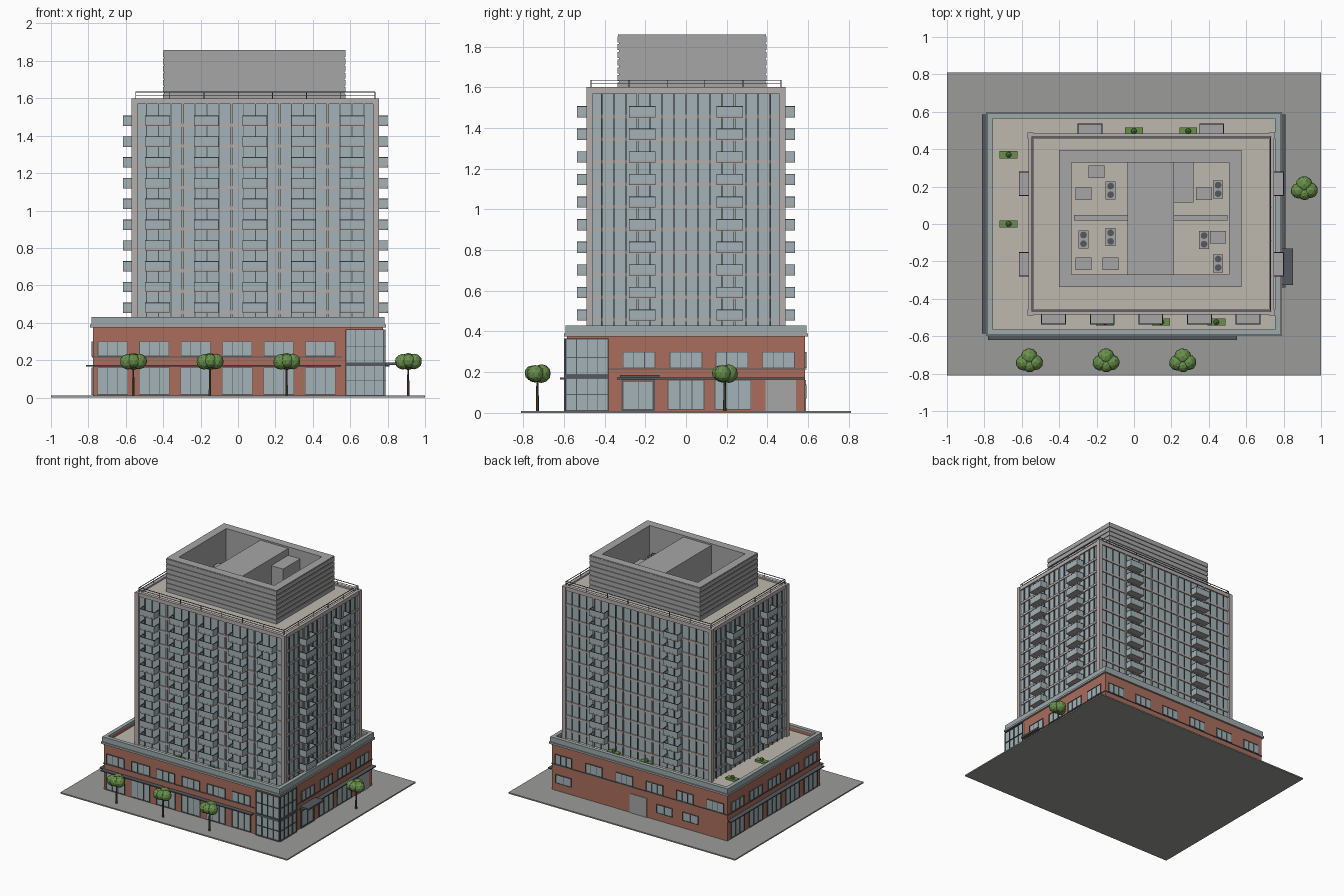
import bpy, bmesh, math, random
from mathutils import Matrix, Vector

if "Cube" in bpy.data.objects:
    bpy.data.objects.remove(bpy.data.objects["Cube"])

random.seed(4)

def mat(name, r, g, b):
    m = bpy.data.materials.new(name)
    m.diffuse_color = (r, g, b, 1)
    m.use_nodes = True
    m.node_tree.nodes["Principled BSDF"].inputs["Base Color"].default_value = m.diffuse_color
    return m

BRICK = mat("brick", 0.40, 0.155, 0.11)
GLASS = mat("glass", 0.37, 0.45, 0.47)
DARK = mat("dark_metal", 0.09, 0.10, 0.115)
PALE = mat("pale_panel", 0.46, 0.42, 0.41)
METAL = mat("grey_metal", 0.38, 0.38, 0.38)
CAP = mat("parapet_panel", 0.33, 0.40, 0.41)
DECK = mat("deck", 0.52, 0.48, 0.42)
PAVE = mat("paving", 0.33, 0.33, 0.32)
LEAF = mat("leaf", 0.14, 0.28, 0.07)
BARK = mat("bark", 0.10, 0.07, 0.05)

def finish(name, bm, m):
    me = bpy.data.meshes.new(name)
    bm.to_mesh(me)
    bm.free()
    me.materials.append(m)
    ob = bpy.data.objects.new(name, me)
    bpy.context.collection.objects.link(ob)
    return ob

def boxes(name, m, items):
    """One object from boxes given as (x0, x1, y0, y1, z0, z1)."""
    bm = bmesh.new()
    for x0, x1, y0, y1, z0, z1 in items:
        t = Matrix.Translation(((x0 + x1) / 2, (y0 + y1) / 2, (z0 + z1) / 2))
        s = Matrix.Diagonal((abs(x1 - x0), abs(y1 - y0), abs(z1 - z0), 1))
        bmesh.ops.create_cube(bm, size=1, matrix=t @ s)
    return finish(name, bm, m)

def ring(b, t, z0, z1, out=0.0):
    """Four walls around bounds b, thickness t."""
    x0, x1, y0, y1 = b[0] - out, b[1] + out, b[2] - out, b[3] + out
    return [(x0, x1, y0, y0 + t, z0, z1), (x0, x1, y1 - t, y1, z0, z1),
            (x0, x0 + t, y0 + t, y1 - t, z0, z1), (x1 - t, x1, y0 + t, y1 - t, z0, z1)]

def on(b, side, u, w, d0, d1, z0, z1):
    """Box on a facade: centre u, width w, depth d0..d1 outward of the face."""
    a, c = u - w / 2, u + w / 2
    return {"front": (a, c, b[2] - d1, b[2] - d0, z0, z1),
            "back": (a, c, b[3] + d0, b[3] + d1, z0, z1),
            "left": (b[0] - d1, b[0] - d0, a, c, z0, z1),
            "right": (b[1] + d0, b[1] + d1, a, c, z0, z1)}[side]

def frame(b, side, u, w, z0, z1, nv, t=0.006):
    """Window frame bars with nv divisions."""
    r = [on(b, side, u, w, 0, 0.007, z, z + t) for z in (z0, z1 - t)]
    for i in range(nv + 1):
        p = u - w / 2 + t / 2 + (w - t) * i / nv
        r.append(on(b, side, p, t if i in (0, nv) else 0.003, 0, 0.007, z0, z1))
    return r

POD = (-0.775, 0.775, -0.585, 0.585)
TOW = (-0.553, 0.738, -0.473, 0.473)
SCR = (-0.395, 0.57, -0.33, 0.39)

# ground and podium
boxes("paving", PAVE, [(-1, 1, -0.81, 0.81, 0, 0.01)])
boxes("podium", BRICK, [POD + (0.01, 0.38)] + ring(POD, 0.02, 0.38, 0.415))
boxes("podium_parapet", CAP, ring(POD, 0.012, 0.39, 0.425, 0.008) + ring(POD, 0.03, 0.415, 0.43, 0.008))
boxes("podium_cornice", METAL, ring(POD, 0.02, 0.375, 0.39, 0.015))
boxes("podium_deck", DECK, [(-0.755, 0.755, -0.565, 0.565, 0.38, 0.388)])

# podium windows, shopfronts and doors: (side, centre, width, z0, z1, divisions)
wins = []
for i in range(6):
    u = -0.67 + 0.222 * i
    wins += [("front", u, 0.16, 0.22, 0.30, 3), ("front", u, 0.165, 0.015, 0.162, 3),
             ("back", -0.67 + 0.268 * i, 0.15, 0.22, 0.30, 3)]
for i in range(5):
    u = -0.46 + 0.23 * i
    wins += [("left", u, 0.16, 0.22, 0.30, 3), ("left", u, 0.17, 0.015, 0.162, 3)]
wins += [("right", u, 0.16, 0.22, 0.30, 3) for u in (-0.23, 0, 0.225, 0.455)]
wins += [("right", u, 0.18, 0.015, 0.162, 3) for u in (0, 0.23)]
wins += [("right", -0.235, 0.15, 0.012, 0.155, 2)]
wins += [("back", u, 0.14, 0.07, 0.14, 2) for u in (0.67, -0.22, -0.45)]
boxes("podium_glass", GLASS, [on(POD, s, u, w, 0, 0.003, a, b) for s, u, w, a, b, n in wins])
boxes("podium_frames", DARK, [x for s, u, w, a, b, n in wins for x in frame(POD, s, u, w, a, b, n, 0.004)])
boxes("service_doors", METAL, [on(POD, "right", 0.465, 0.15, 0, 0.005, 0.01, 0.162),
                               on(POD, "back", 0.01, 0.15, 0, 0.005, 0.01, 0.162)])
boxes("entrance_portal", DARK, frame(POD, "right", -0.235, 0.165, 0.01, 0.168, 1, 0.01))

# glazed street corner
COR = (0.575, 0.782, -0.592, -0.38)
boxes("corner_glass", GLASS, [COR + (0.01, 0.362)])
boxes("corner_frames", DARK, frame(COR, "front", 0.678, 0.207, 0.01, 0.365, 4, 0.005)
      + frame(COR, "right", -0.486, 0.212, 0.01, 0.365, 4, 0.005)
      + [on(COR, s, u, 0.21, 0, 0.008, z, z + t) for s, u in (("front", 0.679), ("right", -0.486))
         for z, t in ((0.168, 0.02), (0.09, 0.003), (0.27, 0.003))])

# canopies and sill bands
boxes("canopies", DARK, [(-0.78, 0.55, -0.62, -0.585, 0.165, 0.173), (-0.812, -0.775, -0.585, 0.585, 0.165, 0.173),
                         (0.775, 0.81, -0.34, 0.585, 0.165, 0.173), (0.775, 0.85, -0.325, -0.13, 0.173, 0.187)])
boxes("sill_band", DARK, [on(POD, "front", -0.11, 1.33, 0, 0.006, 0.214, 0.219),
                          on(POD, "right", 0.1, 0.96, 0, 0.006, 0.214, 0.219),
                          on(POD, "left", 0, 1.17, 0, 0.006, 0.214, 0.219),
                          on(POD, "back", 0, 1.55, 0, 0.006, 0.214, 0.219)])

# tower body, floor edges, mullions, piers
FLOORS = [0.46 + 0.111 * i for i in range(10)]
boxes("tower_glass", GLASS, [TOW + (0.388, 1.575)])
boxes("floor_edges", PALE, [x for z in FLOORS for x in ring(TOW, 0.02, z - 0.012, z + 0.006, 0.007)])
thin, thick = [], []
for s, lo, hi, n in (("front", TOW[0], TOW[1], 20), ("back", TOW[0], TOW[1], 20),
                     ("left", TOW[2], TOW[3], 16), ("right", TOW[2], TOW[3], 16)):
    for i in range(1, n):
        u = lo + (hi - lo) * i / n
        if i % 4 == 0:
            thick.append(on(TOW, s, u, 0.012, 0, 0.011, 0.388, 1.575))
        else:
            thin.append(on(TOW, s, u, 0.005, 0, 0.008, 0.388, 1.575))
boxes("mullions", DARK, thin)
boxes("facade_piers", METAL, thick)
boxes("corner_piers", PALE, [(x - 0.016, x + 0.016, y - 0.016, y + 0.016, 0.388, 1.6)
                             for x in (TOW[0], TOW[1]) for y in (TOW[2], TOW[3])])
boxes("tower_parapet", PALE, ring(TOW, 0.025, 1.57, 1.6, 0.01))
boxes("tower_roof", DECK, [TOW + (1.575, 1.588)])

# balconies
slabs, rails, glass = [], [], []
cols = [("front", -0.43 + 0.26 * i) for i in range(5)] + [("back", -0.235), ("back", 0.415)]
cols += [(s, u) for s in ("left", "right") for u in (-0.215, 0.215)]
for s, u in cols:
    for z in FLOORS:
        slabs.append(on(TOW, s, u, 0.13, 0, 0.063, z - 0.007, z + 0.003))
        glass.append(on(TOW, s, u, 0.13, 0.059, 0.062, z + 0.003, z + 0.044))
        rails.append(on(TOW, s, u, 0.132, 0.058, 0.063, z + 0.044, z + 0.048))
        for e in (-0.0635, 0.0635):
            glass.append(on(TOW, s, u + e, 0.003, 0, 0.06, z + 0.003, z + 0.044))
            rails.append(on(TOW, s, u + e, 0.005, 0, 0.06, z + 0.044, z + 0.048))
boxes("balcony_slabs", METAL, slabs)
boxes("balcony_glass", GLASS, glass)
boxes("balcony_rails", DARK, rails)

# roof railing
RAIL = (-0.547, 0.732, -0.467, 0.467)
posts = [(x - .002, x + .002, y - .002, y + .002, 1.588, 1.635) for y in RAIL[2:]
         for x in [RAIL[0] + 1.279 * i / 7 for i in range(8)]]
posts += [(x - .002, x + .002, y - .002, y + .002, 1.588, 1.635) for x in RAIL[:2] for y in (-0.28, -0.09, 0.09, 0.28)]
boxes("roof_railing", DARK, ring(RAIL, 0.004, 1.632, 1.636) + ring(RAIL, 0.003, 1.615, 1.618) + posts)

# louvred plant screen with central core
boxes("plant_screen", METAL, ring(SCR, 0.06, 1.588, 1.852))
boxes("screen_louvres", METAL, [x for i in range(7) for x in ring(SCR, 0.02, 1.592 + i * 0.038, 1.622 + i * 0.038, 0.006)])
boxes("screen_cap", METAL, ring(SCR, 0.065, 1.85, 1.858, 0.004))
boxes("plant_core", METAL, [(-0.035, 0.213, -0.275, 0.335, 1.588, 1.845), (0.213, 0.318, 0.115, 0.335, 1.588, 1.79)])
boxes("duct_runs", METAL, [(-0.32, -0.035, 0.018, 0.048, 1.61, 1.64), (0.213, 0.5, 0.018, 0.048, 1.61, 1.64)])
fans = [(-0.125, 0.18), (-0.27, -0.082), (-0.125, -0.07), (0.45, 0.185), (0.375, -0.085), (0.45, -0.21)]
plain = [(-0.27, 0.162), (-0.2, 0.28), (-0.27, -0.212), (-0.125, -0.212), (0.375, 0.162), (0.45, -0.07)]
boxes("roof_units", METAL, [(x - .027, x + .027, y - .048, y + .048, 1.588, 1.65) for x, y in fans]
      + [(x - .043, x + .043, y - .033, y + .033, 1.588, 1.64) for x, y in plain])
bm = bmesh.new()
for x, y in fans:
    for e in (-0.023, 0.023):
        bmesh.ops.create_cone(bm, cap_ends=True, segments=12, radius1=0.018, radius2=0.018, depth=0.008,
                              matrix=Matrix.Translation((x, y + e, 1.653)))
finish("unit_fans", bm, DARK)

# terrace planters
spots = [(-0.67, 0.37), (-0.67, 0), (0, 0.497), (0.29, 0.497), (-0.155, -0.525), (0.145, -0.525), (0.44, -0.525)]
boxes("planters", LEAF, [(x - .048, x + .048, y - .019, y + .019, 0.388, 0.405) for x, y in spots])
bm = bmesh.new()
for x, y in spots:
    bmesh.ops.create_icosphere(bm, subdivisions=1, radius=0.017, matrix=Matrix.Translation((x, y, 0.412)))
finish("planter_shrubs", bm, LEAF)

# street trees
trunks, crowns = bmesh.new(), bmesh.new()
for x, y in ((-0.56, -0.73), (-0.15, -0.73), (0.26, -0.73), (0.91, 0.19)):
    bmesh.ops.create_cone(trunks, cap_ends=True, segments=6, radius1=0.008, radius2=0.005, depth=0.16,
                          matrix=Matrix.Translation((x, y, 0.09)))
    for dx, dy, dz, r in ((0, 0.02, 0, 0.046), (-0.03, -0.012, -0.002, 0.042), (0.032, -0.01, 0, 0.042), (0.002, -0.025, 0.002, 0.038)):
        m = Matrix.Translation((x + dx, y + dy, 0.193 + dz)) @ Matrix.Rotation(random.random() * 6, 4, "Z")
        bmesh.ops.create_icosphere(crowns, subdivisions=2, radius=r, matrix=m)
finish("tree_trunks", trunks, BARK)
finish("tree_crowns", crowns, LEAF)
